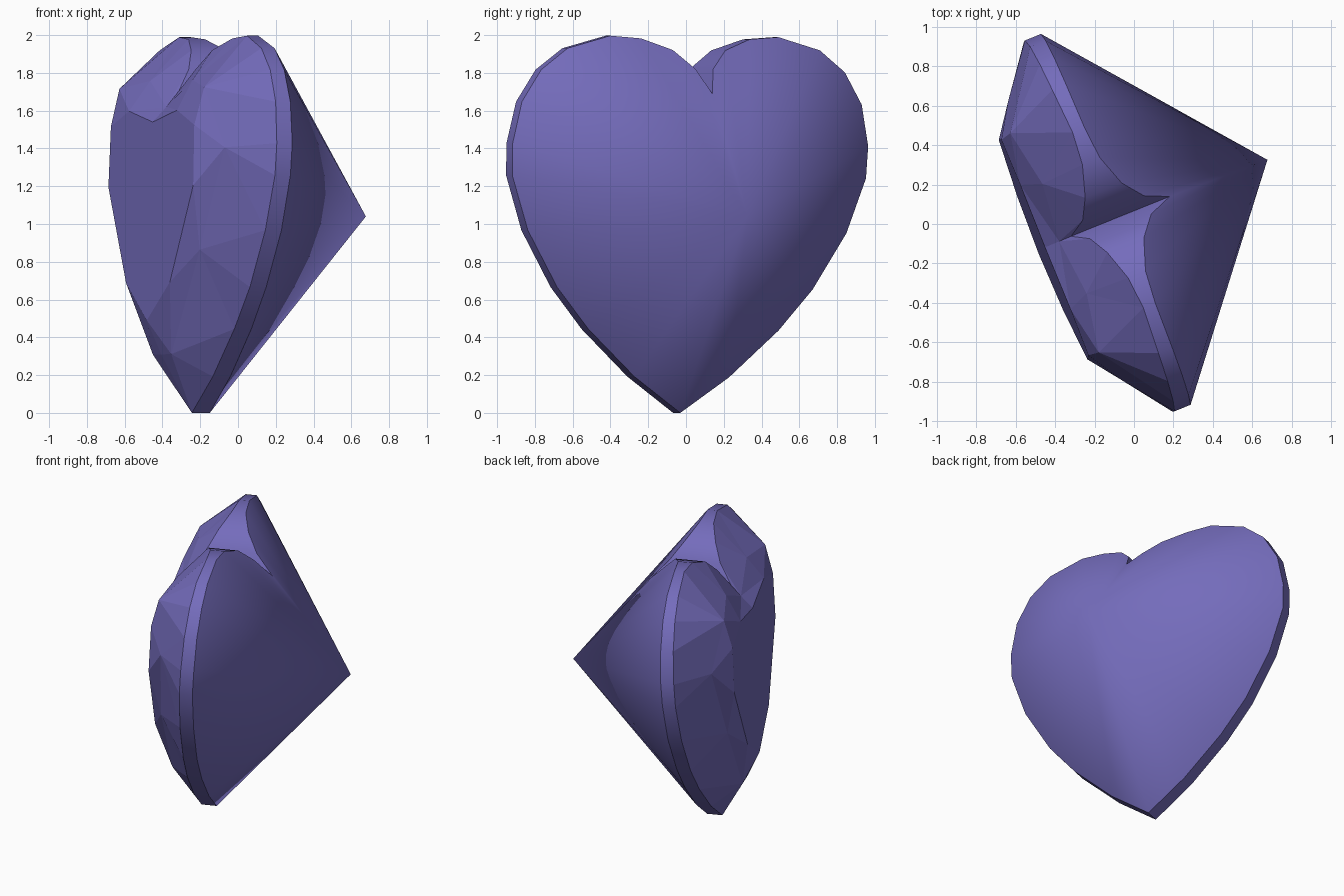
import bpy, bmesh
from mathutils import Vector

if "Cube" in bpy.data.objects:
    bpy.data.objects.remove(bpy.data.objects["Cube"])

# half heart outline, cleft to tip: half-width, height, depth of back edge, depth of front edge
GIRDLE = [(0, 1.69, .22, -.32), (.05, 1.82, .10, -.235), (.15, 1.92, .02, -.18),
          (.31, 1.98, -.035, -.13), (.48, 1.993, -.05, -.115), (.72, 1.925, -.055, -.13),
          (.867, 1.81, -.06, -.14), (.97, 1.64, -.068, -.152), (1.015, 1.42, -.077, -.165),
          (1.01, 1.25, -.087, -.175), (.91, .96, -.10, -.192), (.73, .66, -.117, -.21),
          (.543, .44, -.128, -.225), (.27, .19, -.14, -.24), (0, 0, -.15, -.252)]
# crown facet corners: half-width, height, depth
MID = [(0, 1.62, -.385), (.30, 1.76, -.355), (.60, 1.72, -.41), (.76, 1.40, -.36),
       (.52, .86, -.41), (.13, .31, -.42), (0, .31, -.425)]
# flat table corners: half-width, height
TABLE = [(0, 1.54), (.34, 1.60), (.59, 1.52), (.60, 1.2), (.31, .69), (0, .49)]
APEX = (0, 1.04, .75)


def place(a, z, n):
    """Turn gem coordinates (sideways, up, depth) into the tilted world frame."""
    u = a - .028 - .02 * z
    return Vector((.374 * u + .927 * n, -.927 * u + .374 * n, z + .008 * a))


bm = bmesh.new()


def chain(points, side):
    return [bm.verts.new(place(side * a, z, n)) for a, z, n in points]


def zip_strip(p, q, bias=1):
    """Triangulate between two chains, taking the shorter diagonal."""
    i = j = 0
    while i < len(p) - 1 or j < len(q) - 1:
        step_p = j == len(q) - 1 or (i < len(p) - 1 and
                 bias * (p[i + 1].co - q[j].co).length < (p[i].co - q[j + 1].co).length)
        if step_p:
            bm.faces.new((p[i], p[i + 1], q[j]))
            i += 1
        else:
            bm.faces.new((p[i], q[j + 1], q[j]))
            j += 1


for side in (1, -1):
    back = chain([(a, z, b) for a, z, b, f in GIRDLE], side)
    front = chain([(a, z, f) for a, z, b, f in GIRDLE], side)
    mid = chain(MID, side)
    table = chain([(a, z, .04 * z - .525) for a, z in TABLE], side)
    apex = chain([APEX], side)[0]
    # smooth cone at the back and thin girdle wall
    for k in range(len(back) - 1):
        bm.faces.new((back[k], back[k + 1], apex)).smooth = True
        bm.faces.new((back[k], front[k], front[k + 1], back[k + 1])).smooth = True
    # flat crown facets and table
    zip_strip(front, mid, .85)
    zip_strip(mid, table)
    bm.faces.new(table)
    for row in (back, front):
        for p, q in zip(row, row[1:]):
            bm.edges.get((p, q)).smooth = False

bmesh.ops.remove_doubles(bm, verts=bm.verts, dist=.0005)
bmesh.ops.recalc_face_normals(bm, faces=bm.faces)
# girdle folds at the cleft and at the tip stay crisp
for e in bm.edges:
    if len(e.link_faces) == 2 and len(e.link_faces[0].verts) == 4 \
            and len(e.link_faces[1].verts) == 4 and e.calc_face_angle() > .8:
        e.smooth = False

mesh = bpy.data.meshes.new("heart_gem")
bm.to_mesh(mesh)
bm.free()
gem = bpy.data.objects.new("heart_gem", mesh)
bpy.context.collection.objects.link(gem)
mat = bpy.data.materials.new("violet")
mat.diffuse_color = (.175, .15, .50, 1)
mat.use_nodes = True
mat.node_tree.nodes["Principled BSDF"].inputs["Base Color"].default_value = mat.diffuse_color
mesh.materials.append(mat)
